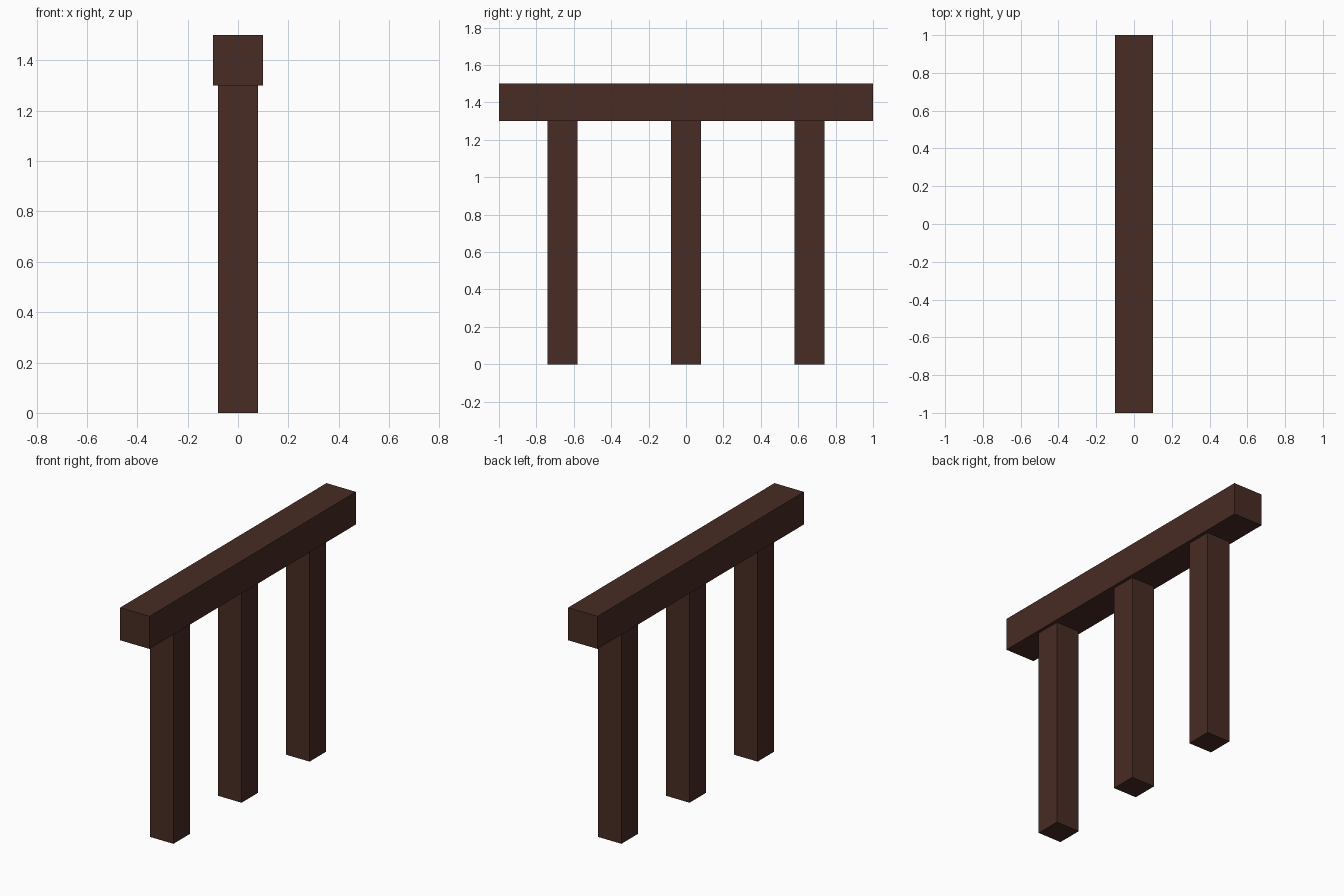
import bpy

if "Cube" in bpy.data.objects:
    bpy.data.objects.remove(bpy.data.objects["Cube"])

# Dark wood colour
wood = bpy.data.materials.new("dark_brown_wood")
wood.diffuse_color = (0.064, 0.025, 0.017, 1.0)
wood.use_nodes = True
wood.node_tree.nodes["Principled BSDF"].inputs["Base Color"].default_value = wood.diffuse_color


def box(name, center, size):
    bpy.ops.mesh.primitive_cube_add(size=1, location=center)
    obj = bpy.context.object
    obj.name = name
    obj.scale = size
    bpy.ops.object.transform_apply(location=False, rotation=False, scale=True)
    obj.data.materials.append(wood)
    return obj


# Top rail running front to back
box("top_beam", (0, 0, 1.4), (0.2, 2.0, 0.2))

# Three square posts under the rail
for name, y in (("front_post", -0.66), ("middle_post", 0), ("back_post", 0.66)):
    box(name, (0, y, 0.65), (0.16, 0.16, 1.3))
